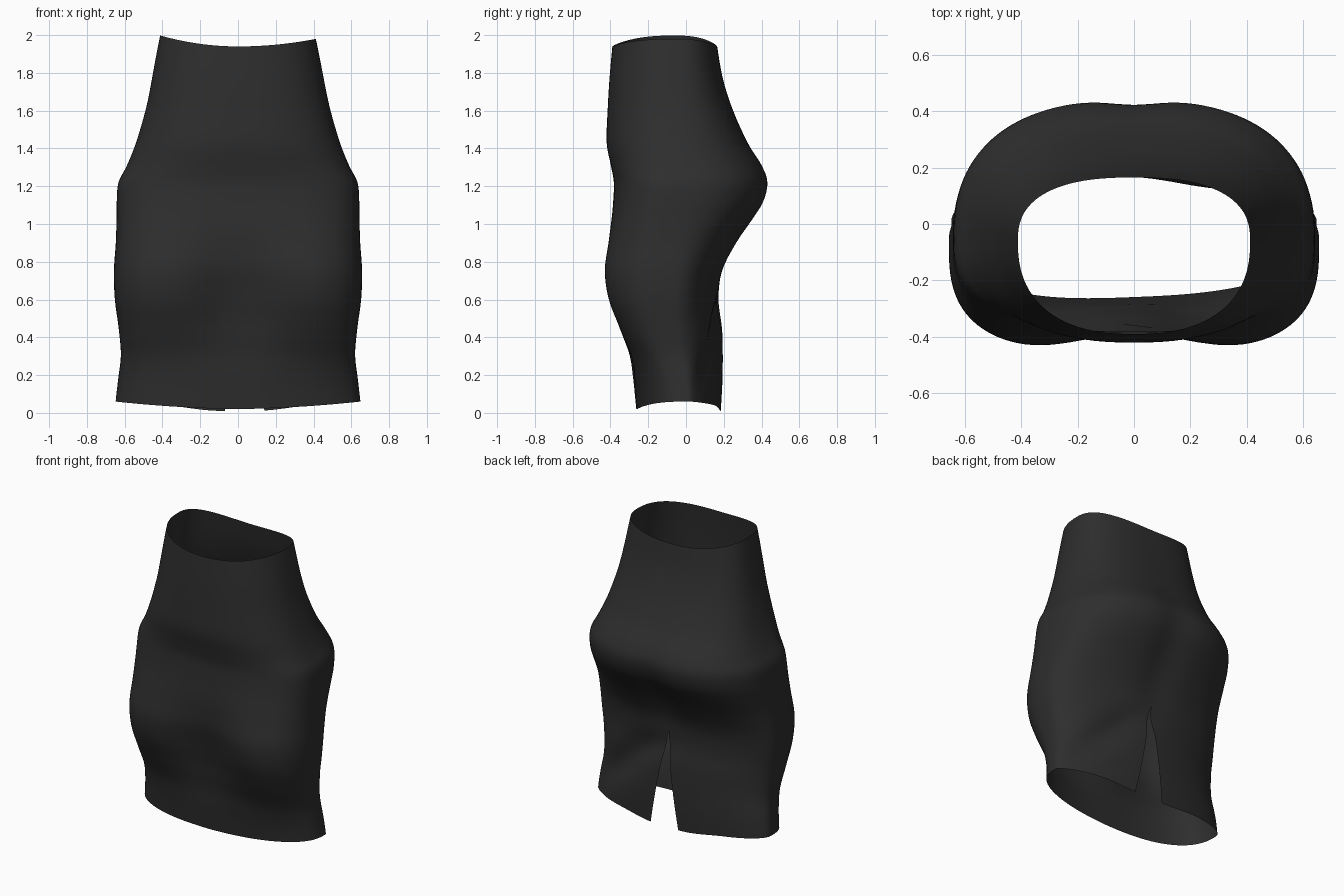
import bpy, bmesh, math

cube = bpy.data.objects.get("Cube")
if cube:
    bpy.data.objects.remove(cube, do_unlink=True)

COLUMNS = 120
STEPS = 4          # rows between two profile keys
SLIT_TOP = 0.66

# Profile keys: height, half width, front depth, back depth
KEYS = [
    (0.0, .648, -.26, .185),
    (.15, .633, -.28, .193),
    (.3, .62, -.315, .195),
    (.45, .632, -.385, .192),
    (.6, .652, -.45, .178),
    (.75, .657, -.468, .198),
    (.9, .647, -.435, .275),
    (1.03, .643, -.405, .365),
    (1.12, .642, -.39, .42),
    (1.22, .633, -.383, .44),
    (1.31, .588, -.398, .408),
    (1.43, .54, -.42, .33),
    (1.6, .49, -.415, .25),
    (1.77, .45, -.405, .195),
    (1.94, .412, -.39, .165),
]


def spline(a, b, c, d, t):
    """Smooth interpolation between b and c."""
    return b + .5 * t * (c - a + t * (2*a - 5*b + 4*c - d + t * (3*(b - c) + d - a)))


def bump(value, middle, spread):
    return math.exp(-((value - middle) / spread) ** 2)


def ramp(value, low, high):
    t = min(1, max(0, (value - low) / (high - low)))
    return t * t * (3 - 2 * t)


def power(value, exponent):
    return math.copysign(abs(value) ** exponent, value)


def profile_rows():
    last = len(KEYS) - 1
    for i in range(last):
        around = [KEYS[max(0, min(last, i + k))] for k in (-1, 0, 1, 2)]
        for s in range(STEPS):
            yield [spline(*column, s / STEPS) for column in zip(*around)]
    yield list(KEYS[last])


def ring(z, width, front, back):
    """One open loop, running from one slit edge round to the other."""
    front_round = 2.7 + .3 * ramp(z, .1, .5) - .6 * ramp(z, .8, 1.5)
    back_round = 2 + .5 * ramp(z, .5, 1.1)
    widest_y = -.06 + .07 * (1 - ramp(z, 0, .55))
    opening = max(0, 1 - z / SLIT_TOP)
    start, end = 0, 2 * math.pi
    if opening:
        left_edge = .015 + .125 * opening
        right_edge = -.015 + .085 * opening
        start = math.asin((left_edge / width) ** (back_round / 2))
        end -= math.asin(power(right_edge / width, back_round / 2))
    points = []
    for i in range(COLUMNS + 1):
        angle = start + (end - start) * i / COLUMNS
        s, c = math.sin(angle), math.cos(angle)
        roundness = back_round if c > 0 else front_round
        x = width * power(s, 2 / roundness)
        side = abs(x) / width
        depth = (back if c > 0 else front) - widest_y
        y = widest_y + depth * abs(c) ** (2 / roundness)
        hem = .01 + .03 * side ** 2
        if c > 0:
            # Crease between the hips, slanting fold beside the slit
            y -= .03 * bump(x, 0, .12) * bump(z, 1, .3)
            y -= .045 * c * bump(x, .72 - z, .14) * (1 - ramp(z, .45, .68))
            hem += .02 * ramp(abs(x), .1, .4)
        else:
            # Hollow between the thighs, slightly turned front hem
            y += .11 * bump(x, 0, .27) * bump(z, .62, .28)
            y -= .04 * c * x * (1 - ramp(z, 0, .5))
            hem += .01 + .01 * side
        # Uneven hem and waist edges
        waist = (.058 if x < 0 else .04) * side ** 2
        lift = hem * (1 - ramp(z, 0, .4)) + waist * ramp(z, 1.6, 1.94)
        points.append((x, y, z + lift))
    return points


# Fabric shell with an open back slit
bm = bmesh.new()
rings = [[bm.verts.new(p) for p in ring(*row)] for row in profile_rows()]
for low, high in zip(rings, rings[1:]):
    for i in range(COLUMNS):
        bm.faces.new((low[i + 1], low[i], high[i], high[i + 1]))
bmesh.ops.remove_doubles(bm, verts=bm.verts, dist=.0005)
bmesh.ops.recalc_face_normals(bm, faces=bm.faces)
probe = max(bm.faces, key=lambda f: f.calc_center_median().x)
if probe.normal.x < 0:
    bmesh.ops.reverse_faces(bm, faces=bm.faces)
mesh = bpy.data.meshes.new("skirt")
bm.to_mesh(mesh)
bm.free()

# Dark fabric
colour = (.027, .027, .027, 1)
fabric = bpy.data.materials.new("dark_fabric")
fabric.use_nodes = True
fabric.diffuse_color = colour
shader = next(n for n in fabric.node_tree.nodes if n.type == 'BSDF_PRINCIPLED')
shader.inputs["Base Color"].default_value = colour
shader.inputs["Roughness"].default_value = .9
mesh.materials.append(fabric)

skirt = bpy.data.objects.new("skirt", mesh)
bpy.context.collection.objects.link(skirt)
bpy.context.view_layer.objects.active = skirt
skirt.select_set(True)
bpy.ops.object.shade_smooth_by_angle(angle=math.radians(60))
